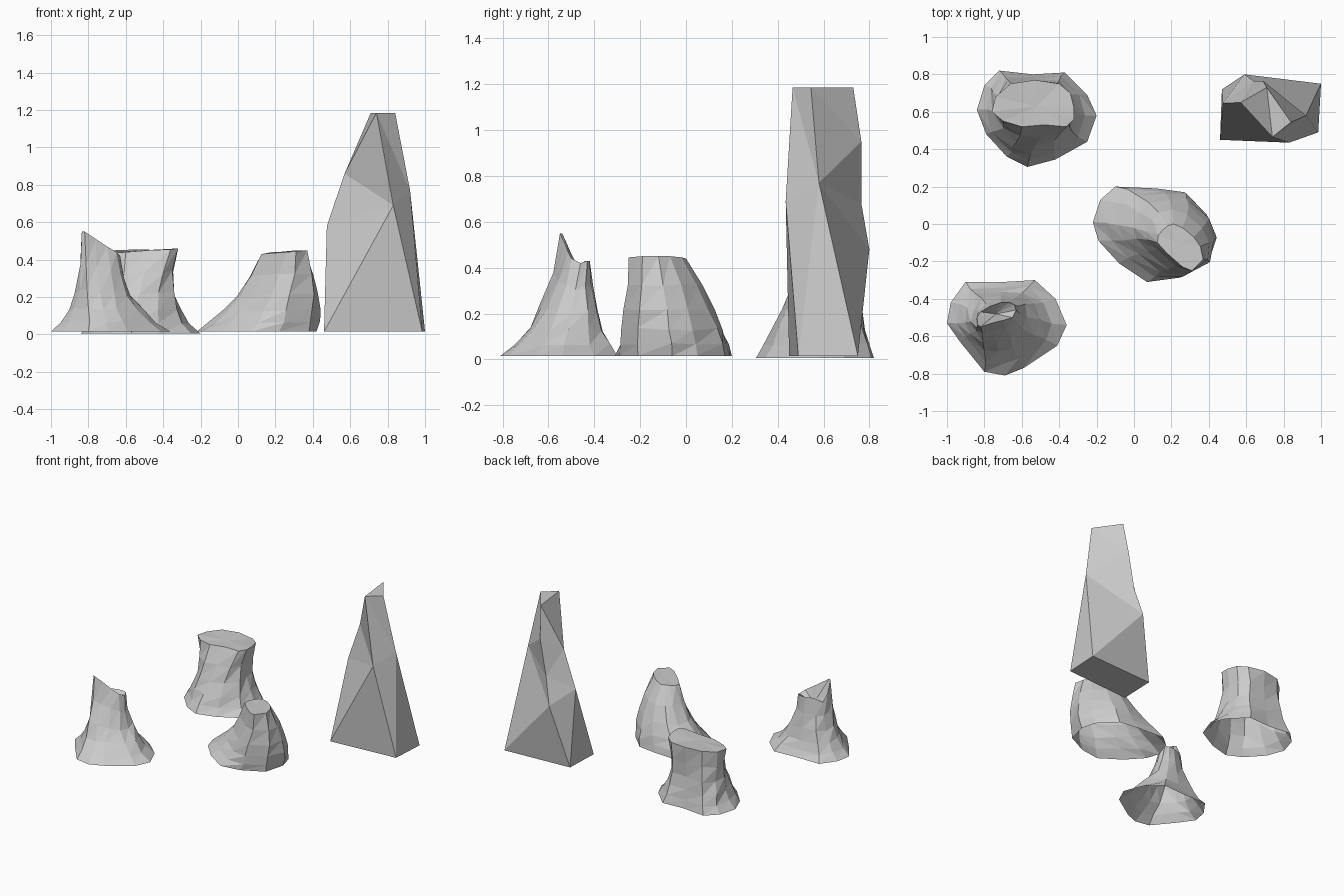
import bpy, bmesh, random
from mathutils import Vector

random.seed(4)


def finish(bm, name):
    bmesh.ops.recalc_face_normals(bm, faces=bm.faces)
    mesh = bpy.data.meshes.new(name)
    bm.to_mesh(mesh)
    bm.free()
    ob = bpy.data.objects.new(name, mesh)
    bpy.context.collection.objects.link(ob)


def stump(name, foot, waist, rim, rim_z, waist_z, foot_z=0.015, dip=0.0,
          levels=(0, .16, .34, .54, .77, 1)):
    """Loft 12 curved spokes from root flare through the waist to the cut rim; open below."""
    bm = bmesh.new()
    rings = []
    for t in levels:
        ring = []
        for f, w, r, z in zip(foot, waist, rim, rim_z):
            a, b, c = Vector((*f, foot_z)), Vector((*w, waist_z)), Vector((*r, z))
            p = a * (1 - t) ** 2 + b * 2 * t * (1 - t) + c * t * t
            if 0 < t < 1:   # rough bark
                p += Vector((random.uniform(-1, 1), random.uniform(-1, 1), random.uniform(-1, 1))) * .007
            ring.append(bm.verts.new(p))
        rings.append(ring)
    n = len(foot)
    for lo, hi in zip(rings, rings[1:]):
        for i in range(n):
            j = (i + 1) % n
            bm.faces.new((lo[i], lo[j], hi[j]))
            bm.faces.new((lo[i], hi[j], hi[i]))
    # cut or broken top
    mid = sum((v.co for v in rings[-1]), Vector()) / n
    centre = bm.verts.new(mid - Vector((0, 0, dip)))
    for i in range(n):
        bm.faces.new((rings[-1][i], rings[-1][(i + 1) % n], centre))
    finish(bm, name)


# splintered stump, front left
stump("splintered_stump",
      [(-.36, -.54), (-.42, -.40), (-.53, -.30), (-.70, -.31), (-.90, -.31), (-.98, -.42),
       (-1.0, -.53), (-.93, -.63), (-.80, -.79), (-.69, -.81), (-.59, -.77), (-.41, -.65)],
      [(-.62, -.50), (-.62, -.45), (-.65, -.42), (-.71, -.41), (-.80, -.42), (-.83, -.46),
       (-.84, -.52), (-.83, -.56), (-.79, -.61), (-.74, -.61), (-.68, -.59), (-.63, -.55)],
      [(-.63, -.46), (-.64, -.43), (-.67, -.42), (-.71, -.42), (-.77, -.44), (-.82, -.47),
       (-.84, -.50), (-.835, -.54), (-.82, -.55), (-.76, -.53), (-.70, -.515), (-.65, -.50)],
      [.42, .43, .43, .43, .43, .40, .46, .55, .55, .51, .47, .44],
      waist_z=.16, dip=.09)

# wide stump, back left
stump("wide_stump",
      [(-.20, .58), (-.25, .69), (-.37, .81), (-.54, .80), (-.72, .82), (-.80, .74),
       (-.84, .61), (-.79, .48), (-.68, .36), (-.57, .305), (-.42, .345), (-.25, .44)],
      [(-.42, .60), (-.42, .68), (-.44, .74), (-.54, .74), (-.66, .75), (-.70, .68),
       (-.69, .60), (-.67, .50), (-.62, .42), (-.54, .40), (-.46, .43), (-.40, .50)],
      [(-.32, .62), (-.34, .70), (-.40, .75), (-.53, .77), (-.66, .75), (-.74, .68),
       (-.76, .60), (-.70, .55), (-.60, .52), (-.48, .53), (-.36, .52), (-.32, .56)],
      [.46, .455, .45, .455, .45, .44, .44, .435, .44, .45, .455, .46],
      waist_z=.18, foot_z=.005)

# leaning stump, centre
stump("leaning_stump",
      [(.42, -.06), (.39, .05), (.27, .17), (.12, .19), (-.10, .20), (-.18, .13),
       (-.22, .01), (-.19, -.09), (-.08, -.21), (.07, -.31), (.22, -.29), (.38, -.21)],
      [(.48, -.08), (.42, .03), (.31, .13), (.20, .17), (.10, .16), (.04, .10),
       (.00, .00), (.03, -.07), (.08, -.11), (.18, -.21), (.29, -.27), (.43, -.20)],
      [(.355, -.12), (.32, -.07), (.26, -.02), (.21, 0), (.18, -.01), (.155, -.03),
       (.13, -.06), (.125, -.10), (.18, -.16), (.26, -.23), (.31, -.25), (.37, -.19)],
      [.45, .45, .445, .44, .44, .435, .43, .43, .435, .44, .445, .45],
      waist_z=.16)

# rock spire: lettered corners, triangles spelled with them
corners = dict(
    P=(.74, .465, 1.185), Q=(.71, .73, 1.185), R=(.84, .545, 1.185),
    a=(.57, .65, .86), b=(.83, .435, .69), c=(.475, .645, .58), e=(.92, .58, .77),
    f=(.69, .765, .95), g=(.59, .80, .48), h=(.64, .765, .68),
    w=(.46, .45, .015), x=(.985, .49, .015), y=(1.0, .75, .015), z=(.47, .72, .015))
bm = bmesh.new()
v = {k: bm.verts.new(p) for k, p in corners.items()}
for face in ("PRQ wzyx wxb wbc cba abP beP PeR xye xeb Ref RfQ ehf egh "
             "eyg yzg zwc zcg gch hca haf faQ aPQ").split():
    bm.faces.new([v[k] for k in face])
finish(bm, "rock_spire")
